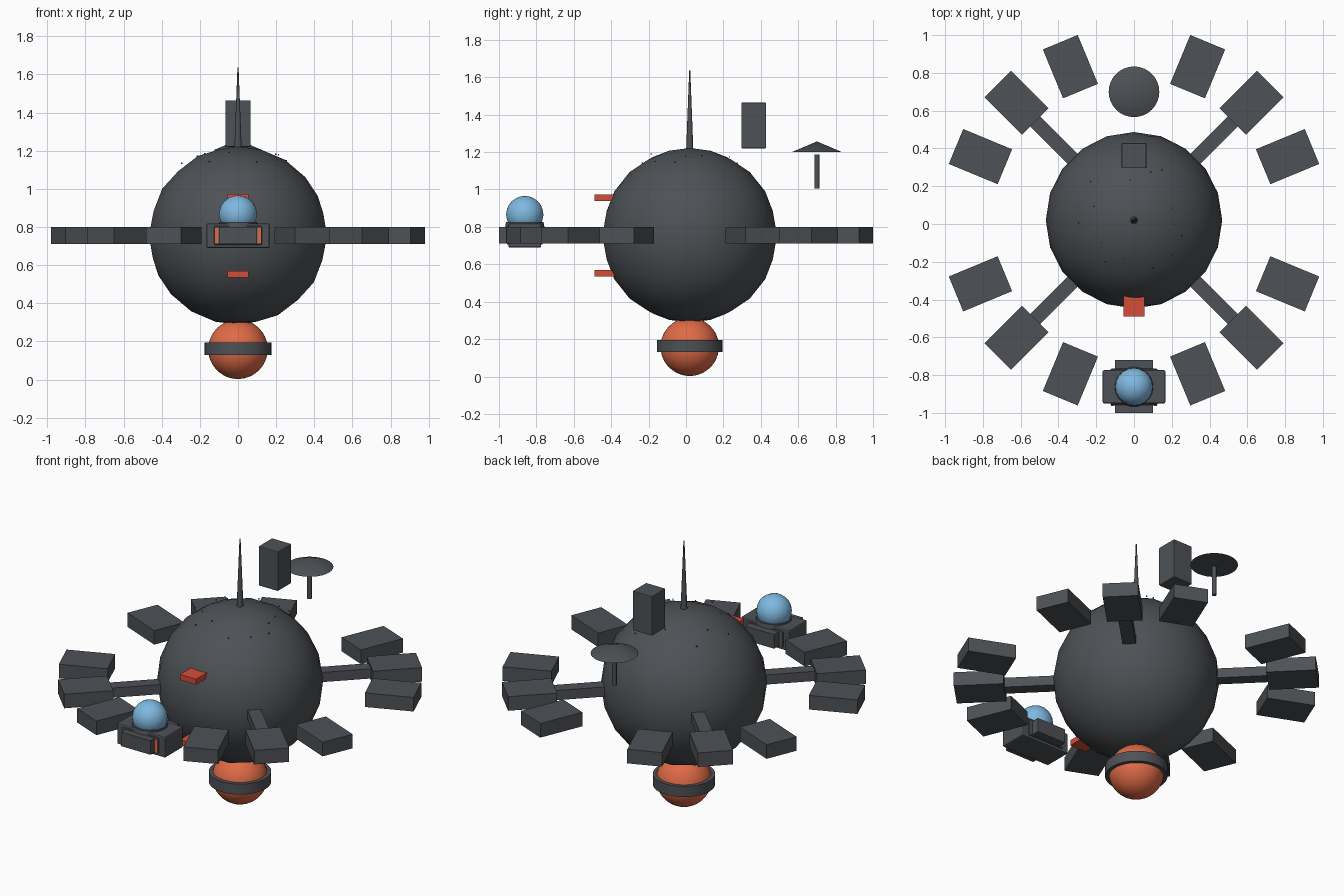
import bpy, bmesh, math, random
from mathutils import Matrix, Vector

if "Cube" in bpy.data.objects:
    bpy.data.objects.remove(bpy.data.objects["Cube"], do_unlink=True)

CY = 0.02      # y of the hull axis
CZ = 0.755     # height of the hull centre


def material(name, rgb):
    m = bpy.data.materials.new(name)
    m.use_nodes = True
    m.diffuse_color = (*rgb, 1)
    m.node_tree.nodes["Principled BSDF"].inputs["Base Color"].default_value = (*rgb, 1)
    return m


DARK = material("dark grey metal", (0.075, 0.083, 0.092))
ORANGE = material("orange glow", (0.74, 0.145, 0.062))
RED = material("red metal", (0.66, 0.075, 0.04))
BLUE = material("blue glass", (0.21, 0.48, 0.74))


def finish(name, bm, mat, smooth=False):
    mesh = bpy.data.meshes.new(name)
    bm.to_mesh(mesh)
    bm.free()
    mesh.materials.append(mat)
    ob = bpy.data.objects.new(name, mesh)
    bpy.context.collection.objects.link(ob)
    if smooth:
        bpy.ops.object.select_all(action="DESELECT")
        ob.select_set(True)
        bpy.context.view_layer.objects.active = ob
        bpy.ops.object.shade_smooth_by_angle(angle=math.radians(40))
    return ob


def box(name, centre, size, mat, angle=0, bevel=0):
    bm = bmesh.new()
    bmesh.ops.create_cube(bm, size=1)
    bmesh.ops.scale(bm, vec=size, verts=bm.verts)
    if bevel:
        bmesh.ops.bevel(bm, geom=bm.edges[:], offset=bevel, segments=2,
                        affect="EDGES", profile=0.5)
    bm.transform(Matrix.Translation(centre) @ Matrix.Rotation(angle, 4, "Z"))
    return finish(name, bm, mat)


def cone(name, centre, r1, r2, z0, z1, mat, sides=32):
    bm = bmesh.new()
    bmesh.ops.create_cone(bm, cap_ends=True, segments=sides, radius1=r1, radius2=r2,
                          depth=z1 - z0,
                          matrix=Matrix.Translation((*centre, (z0 + z1) / 2)))
    return finish(name, bm, mat, True)


def ball(name, centre, r, mat, detail=3):
    bm = bmesh.new()
    bmesh.ops.create_icosphere(bm, subdivisions=detail, radius=r,
                               matrix=Matrix.Translation(centre))
    return finish(name, bm, mat, True)


def radial(name, angle, r0, r1, width, height):
    # box pointing outward from the hull axis
    r = (r0 + r1) / 2
    c = (r * math.cos(angle), CY + r * math.sin(angle), CZ)
    box(name, c, (r1 - r0, width, height), DARK, angle)


# Hull
ball("hull", (0, CY, CZ), 0.467, DARK)

# Lower engine ball and its ring
ball("engine_ball", (0, CY, 0.159), 0.156, ORANGE, 4)
bm = bmesh.new()
profile = [(0.152, 0.13), (0.175, 0.13), (0.175, 0.195), (0.152, 0.195)]
verts = [bm.verts.new((r, 0, z)) for r, z in profile]
edges = [bm.edges.new((verts[i], verts[(i + 1) % 4])) for i in range(4)]
bmesh.ops.spin(bm, geom=verts + edges, cent=(0, 0, 0), axis=(0, 0, 1),
               angle=math.tau, steps=40)
bmesh.ops.remove_doubles(bm, verts=bm.verts, dist=0.0001)
bmesh.ops.recalc_face_normals(bm, faces=bm.faces)
bmesh.ops.translate(bm, vec=(0, CY, 0), verts=bm.verts)
finish("engine_ring", bm, DARK, True)

# Broken outer ring of blocks, with diagonal arms
for i in range(16):
    if i in (0, 4, 8):
        continue
    angle = i * math.tau / 16
    radial(f"ring_block_{i}", angle, 0.74, 1.02, 0.2, 0.087)
    if i % 4 == 2:
        radial(f"ring_arm_{i}", angle, 0.4, 0.76, 0.075, 0.06)

# Cockpit on the front block
CAB = -0.862
box("cockpit_body", (0, CAB, 0.754), (0.332, 0.176, 0.13), DARK, bevel=0.008)
box("cockpit_panel", (0, CAB, 0.755), (0.25, 0.192, 0.1), DARK, bevel=0.006)
for side, name in ((1, "left"), (-1, "right")):
    box(f"cockpit_light_{name}", (side * 0.112, CAB - 0.097, 0.755),
        (0.018, 0.008, 0.08), ORANGE)
cone("cockpit_collar", (0, CAB), 0.105, 0.1, 0.8, 0.826, DARK)
ball("cockpit_dome", (0, CAB, 0.866), 0.1, BLUE)

# Red fins on the hull front
for name, z in (("upper", 0.956), ("lower", 0.552)):
    box(f"{name}_fin", (0, -0.43, z), (0.112, 0.12, 0.034), RED)

# Spire, sensor box and dish above the hull
cone("spire", (0, CY), 0.02, 0.003, 1.19, 1.635, DARK, 12)
box("sensor_box", (0, 0.362, 1.342), (0.132, 0.132, 0.244), DARK, bevel=0.004)
cone("dish", (0, 0.7), 0.134, 0.0, 1.2, 1.257, DARK)
cone("dish_post", (0, 0.7), 0.013, 0.013, 1.005, 1.187, DARK, 16)

# Fine specks around the top
random.seed(4)
for i in range(14):
    a = i * math.tau / 14 + random.uniform(-0.2, 0.2)
    r = random.uniform(0.2, 0.33)
    z = CZ + math.sqrt(0.467 ** 2 - r * r) + random.uniform(0, 0.02)
    box(f"speck_{i}", (r * math.cos(a), CY + r * math.sin(a), z),
        Vector((1, 1, 1)) * 0.006, DARK, a)
